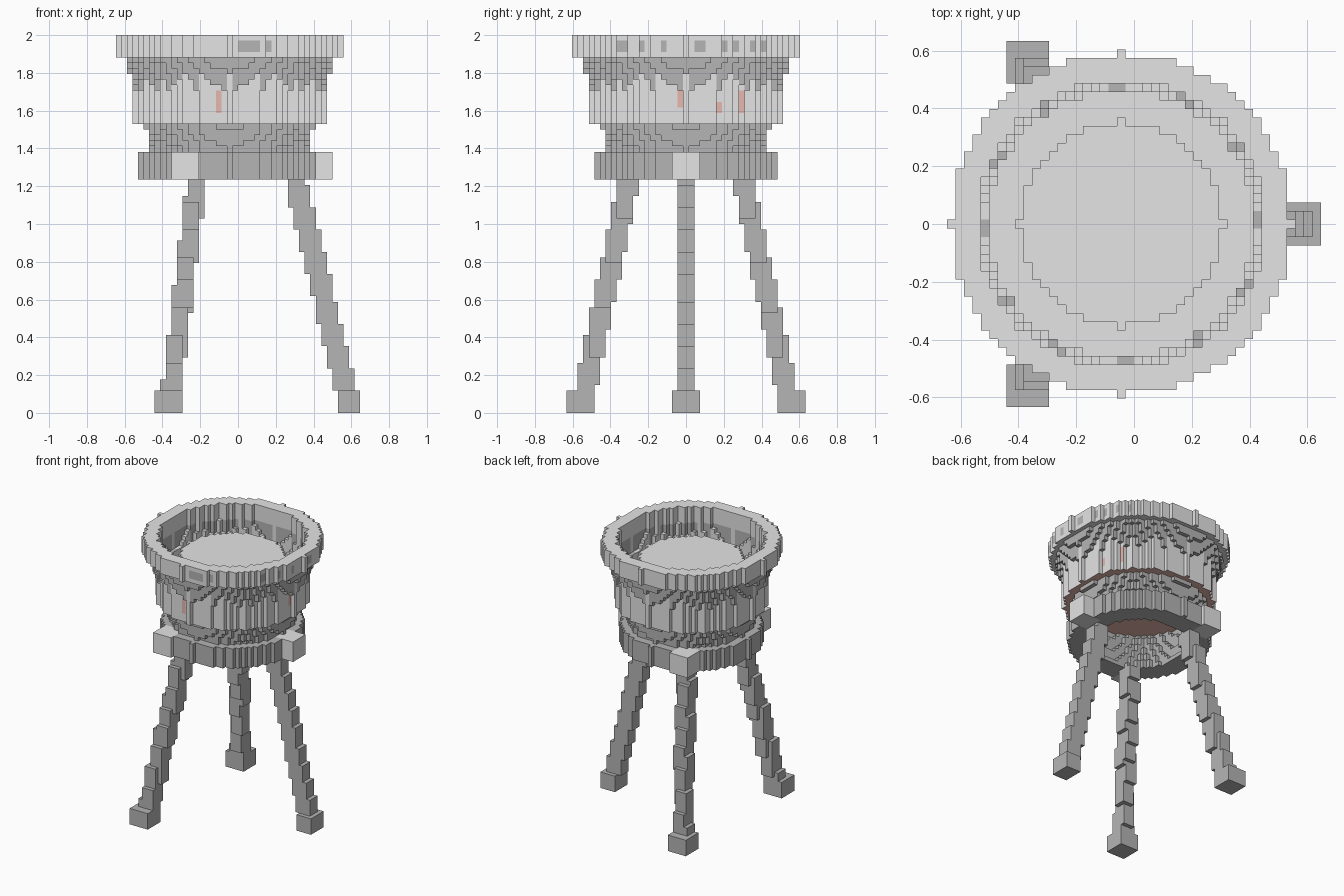
import bpy
import bmesh
import math

if "Cube" in bpy.data.objects:
    bpy.data.objects.remove(bpy.data.objects["Cube"], do_unlink=True)

V = 2 / 68          # edge of one block
AXIS = -1.5         # bowl axis, in blocks along x
LIGHT, DARK, PINK = 0, 1, 2


def material(name, rgb):
    m = bpy.data.materials.new(name)
    m.use_nodes = True
    m.diffuse_color = (*rgb, 1)
    m.node_tree.nodes["Principled BSDF"].inputs["Base Color"].default_value = (*rgb, 1)
    return m


MATERIALS = [
    material("light_stone", (0.78, 0.78, 0.78)),
    material("dark_stone", (0.46, 0.46, 0.46)),
    material("pink_stone", (0.83, 0.50, 0.44)),
]

owner = {}          # block -> part name
colours = {}        # part name -> colour


def claim(name, colour, cells):
    """Give free blocks to a part; the first claim wins."""
    colours[name] = colour
    for c in cells:
        if c[2] >= 0:
            owner.setdefault(c, name)


def ring(k, outer, inner=0):
    n = int(outer) + 1
    for i in range(-n, n + 1):
        for j in range(-n, n + 1):
            d = i * i + j * j
            if d <= outer * outer and d >= inner * inner:
                yield i, j, k


def box(ci, cj, half, k0, k1):
    for i in range(ci - half, ci + half + 1):
        for j in range(cj - half, cj + half + 1):
            for k in range(k0, k1):
                if i <= 23:
                    yield i, j, k


def polar(r, a):
    return round(r * math.cos(a)), round(r * math.sin(a))


# Three splayed legs, each with a foot and a bracket on the band
for side, degrees in (("left", 0), ("back_right", 120), ("front_right", 240)):
    a = math.radians(degrees)
    claim(side + "_bracket", LIGHT, box(*polar(16, a), 2, 42, 47))
    claim(side + "_foot", DARK, box(*polar(22, a), 2, 0, 4))
    for k in range(44):
        claim(side + "_leg", DARK,
              box(*polar(22 - 10 * k / 42, a), 1, k - 3, min(k + 2, 42)))

# Stacked rings of the bowl, bottom to top
for n in range(10):
    claim("lower_taper", DARK, ring(42 + n, 12.5 + 0.3 * n, 11 + 0.3 * n))
for k in range(42, 47):
    claim("support_band", DARK, ring(k, 16, 12.5))
for k in range(52, 58):
    claim("drum", LIGHT, ring(k, 17))
for k in range(58, 63):
    claim("raised_disc", LIGHT, ring(k, 12))
for n in range(6):
    claim("bowl_lining", LIGHT, ring(58 + n, 17, 15.7 + 0.24 * n))
    claim("upper_flare", DARK, ring(58 + n, 17.1 + 0.3 * n, 17))
for k in range(64, 68):
    claim("rim", LIGHT, ring(k, 20, 17))

RIM_SPOTS_SIDE = {-12, -11, -8, -4, 2, 3, 7, 9, 12, 14}
RIM_SPOTS_FRONT = {2, 3, 4, 5, 7}
STREAKS_SIDE = {-1: (55, 57), 6: (54, 55), 10: (54, 57)}


def face_colour(name, cell, normal):
    """Part colour, with worn spots on rim and lining and streaks on the drum."""
    i, j, k = cell
    if name == "rim" and k in (65, 66):
        if normal[0] == 1 and i > 13 and j in RIM_SPOTS_SIDE:
            return DARK
        if normal[1] == -1 and j < -16 and i in RIM_SPOTS_FRONT:
            return DARK
    if name == "bowl_lining" and normal[2] == 1:
        if math.degrees(math.atan2(j, i)) % 30 < 6:
            return DARK
    if name == "drum":
        if normal[2] == -1:
            return PINK
        if normal[0] == 1 and j in STREAKS_SIDE:
            low, high = STREAKS_SIDE[j]
            if low <= k <= high:
                return PINK
        if normal[1] == -1 and i == -2 and k > 53:
            return PINK
    return colours[name]


NORMALS = [(s if n == 0 else 0, s if n == 1 else 0, s if n == 2 else 0)
           for n in range(3) for s in (1, -1)]


def build(name):
    """Make one mesh from the exposed faces of a part's blocks."""
    bm = bmesh.new()
    verts = {}

    def vert(p):
        if p not in verts:
            x, y, z = p
            verts[p] = bm.verts.new(((x / 2 + AXIS) * V, y / 2 * V, (z / 2 + 0.5) * V))
        return verts[p]

    for cell, part in owner.items():
        if part != name:
            continue
        for normal in NORMALS:
            if tuple(c + d for c, d in zip(cell, normal)) in owner:
                continue
            axis = next(n for n in range(3) if normal[n])
            s = normal[axis]
            corners = []
            for a, b in ((-1, -1), (1, -1), (1, 1), (-1, 1))[::s]:
                p = [2 * c for c in cell]
                p[axis] += s
                p[(axis + 1) % 3] += a
                p[(axis + 2) % 3] += b
                corners.append(vert(tuple(p)))
            face = bm.faces.new(corners)
            face.material_index = face_colour(name, cell, normal)
    mesh = bpy.data.meshes.new(name)
    bm.to_mesh(mesh)
    bm.free()
    for m in MATERIALS:
        mesh.materials.append(m)
    bpy.context.collection.objects.link(bpy.data.objects.new(name, mesh))


for part_name in colours:
    build(part_name)
